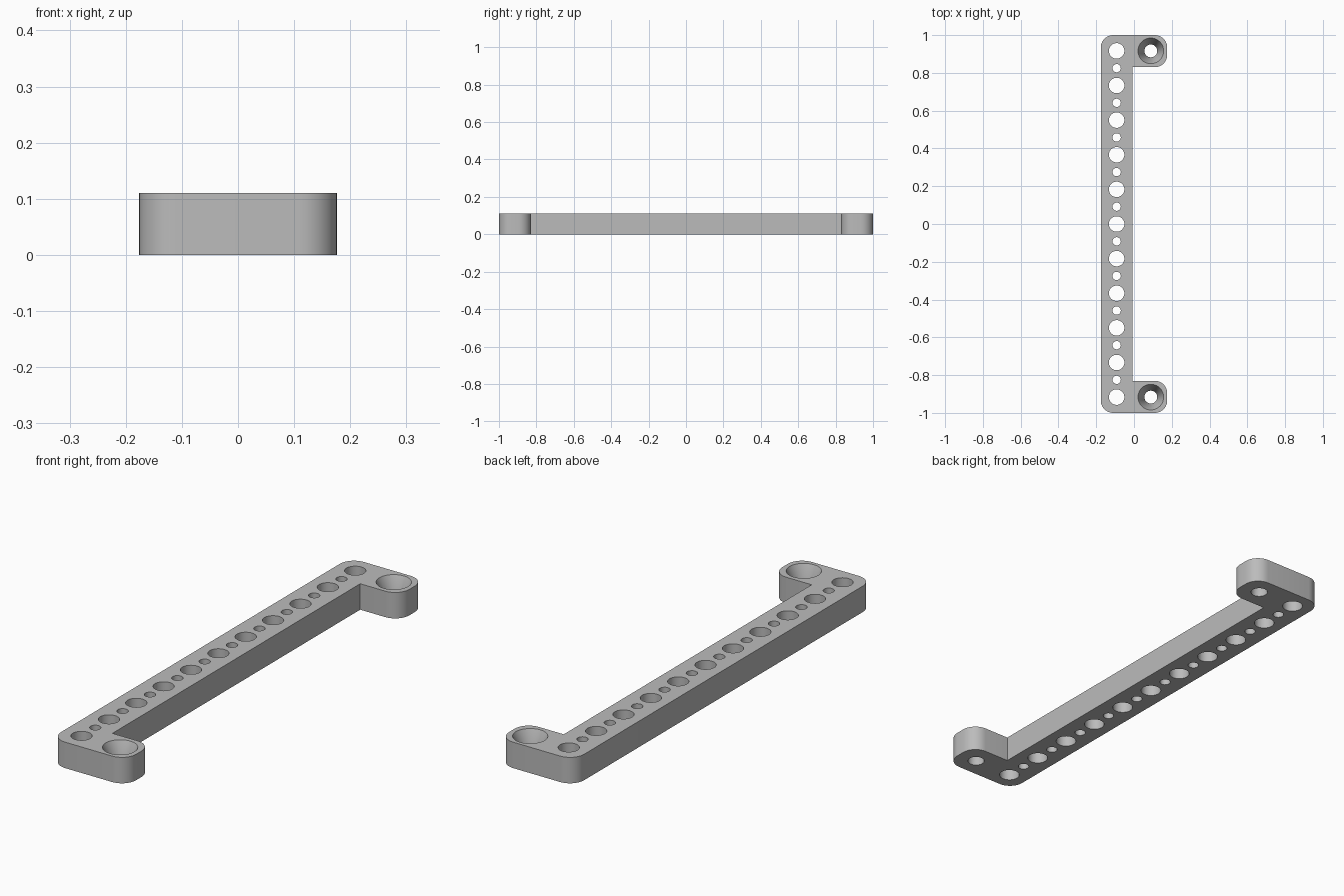
import bpy, bmesh, math

if "Cube" in bpy.data.objects:
    bpy.data.objects.remove(bpy.data.objects["Cube"], do_unlink=True)

H = 0.11            # plate thickness
HALF_W = 0.176      # half of the overall width
BAR_X = -0.008      # inner edge of the bar
TAB_Y = 0.83        # inner edge of each end tab
RADIUS = 0.066      # outer corner rounding
HOLE_X, TAB_HOLE_X = -0.092, 0.089
PITCH = 0.1833

grey = bpy.data.materials.new("plain grey")
grey.use_nodes = True
colour = (0.5, 0.5, 0.5, 1)
grey.diffuse_color = colour
grey.node_tree.nodes["Principled BSDF"].inputs["Base Color"].default_value = colour


def make_object(name, bm):
    bmesh.ops.recalc_face_normals(bm, faces=bm.faces)
    mesh = bpy.data.meshes.new(name)
    bm.to_mesh(mesh)
    bm.free()
    mesh.materials.append(grey)
    obj = bpy.data.objects.new(name, mesh)
    bpy.context.collection.objects.link(obj)
    return obj


def corner(cx, cy, start, steps=10):
    """Quarter arc, counter-clockwise from the start angle in degrees."""
    angles = [math.radians(start + 90 * i / steps) for i in range(steps + 1)]
    return [(cx + RADIUS * math.cos(a), cy + RADIUS * math.sin(a)) for a in angles]


def add_hole(bm, x, y, profile, sides=40):
    """Closed solid of revolution from (radius, height) rings."""
    rings = []
    for r, z in profile:
        rings.append([bm.verts.new((x + r * math.cos(math.tau * i / sides),
                                    y + r * math.sin(math.tau * i / sides), z))
                      for i in range(sides)])
    for low, high in zip(rings, rings[1:]):
        for i in range(sides):
            j = (i + 1) % sides
            bm.faces.new((low[i], low[j], high[j], high[i]))
    bm.faces.new(rings[0][::-1])
    bm.faces.new(rings[-1])


# Bracket outline: a long bar with a rounded tab at each end
right, top = HALF_W - RADIUS, 1 - RADIUS
outline = (corner(-right, -top, 180) + corner(right, -top, 270)
           + corner(right, -TAB_Y - RADIUS, 0) + [(BAR_X, -TAB_Y), (BAR_X, TAB_Y)]
           + corner(right, TAB_Y + RADIUS, 270) + corner(right, top, 0)
           + corner(-right, top, 90))
bm = bmesh.new()
base = bm.faces.new([bm.verts.new((x, y, 0)) for x, y in outline])
extruded = bmesh.ops.extrude_face_region(bm, geom=[base])["geom"]
bmesh.ops.translate(bm, vec=(0, 0, H),
                    verts=[v for v in extruded if isinstance(v, bmesh.types.BMVert)])
bracket = make_object("bracket", bm)

# Alternating large and small through holes, plus tapered screw holes in the tabs
bm = bmesh.new()
for i in range(-10, 11):
    r = 0.041 if i % 2 == 0 else 0.022
    add_hole(bm, HOLE_X, i * PITCH / 2, [(r, -0.05), (r, H + 0.05)])
for side in (-1, 1):
    add_hole(bm, TAB_HOLE_X, side * 5 * PITCH,
             [(0.034, -0.05), (0.034, 0.03), (0.068, H), (0.068, H + 0.05)])
cutter = make_object("hole_cutter", bm)
cutter.hide_render = True

# Cut the holes, then remove the cutter
cut = bracket.modifiers.new("holes", "BOOLEAN")
cut.operation = "DIFFERENCE"
cut.solver = "EXACT"
cut.object = cutter
bpy.ops.object.select_all(action="DESELECT")
bpy.context.view_layer.objects.active = bracket
bracket.select_set(True)
bpy.ops.object.modifier_apply(modifier=cut.name)
bpy.data.objects.remove(cutter, do_unlink=True)
bpy.ops.object.shade_smooth_by_angle(angle=math.radians(25))
